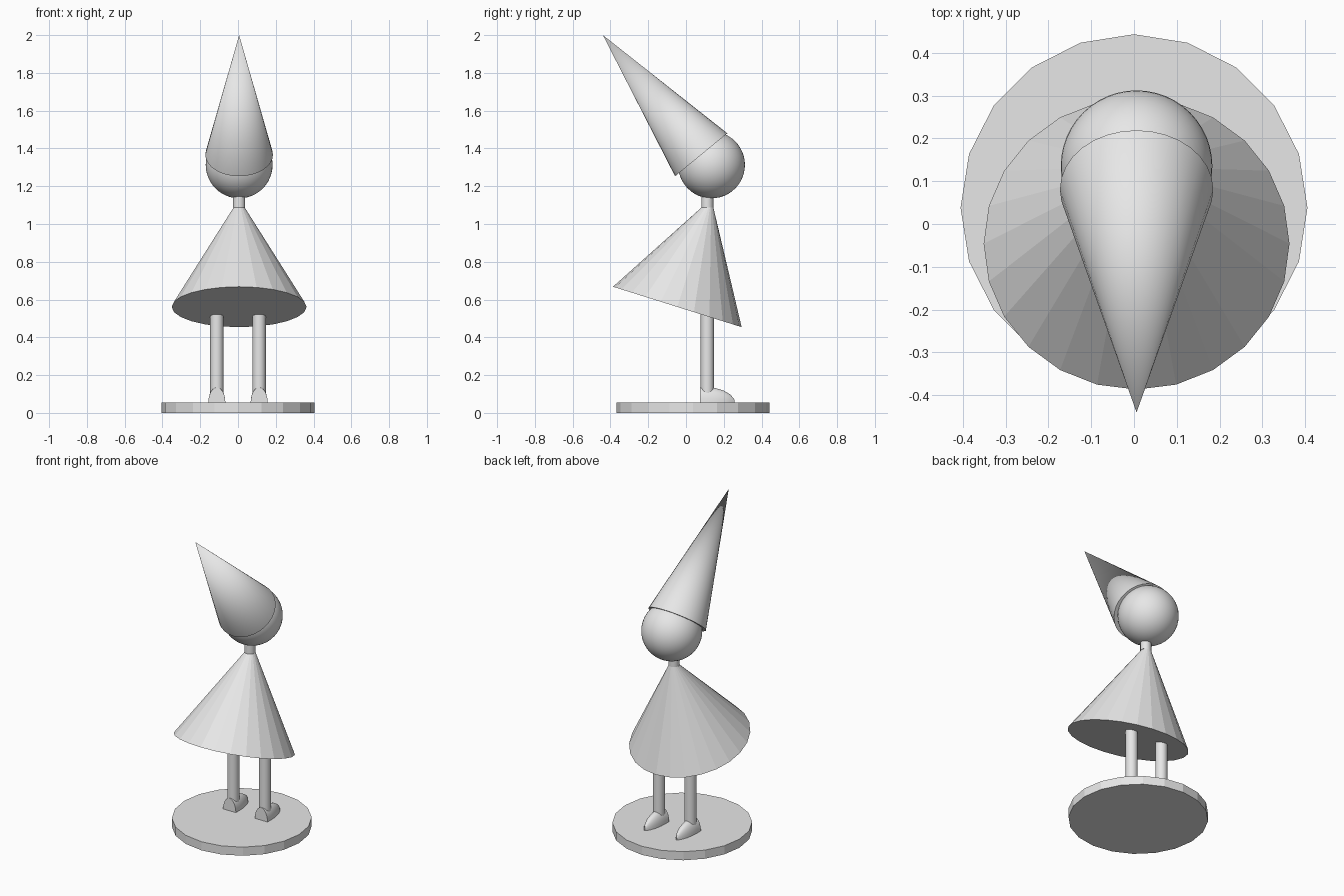
import bpy, bmesh, math
from mathutils import Vector

if "Cube" in bpy.data.objects:
    bpy.data.objects.remove(bpy.data.objects["Cube"])

grey = bpy.data.materials.new("plain_grey")
grey.diffuse_color = (0.8, 0.8, 0.8, 1)
grey.use_nodes = True
grey.node_tree.nodes["Principled BSDF"].inputs["Base Color"].default_value = grey.diffuse_color

AXIS_X = 0.006   # body sits a touch off the stand's centre


def finish(obj, name, smooth=False):
    obj.name = name
    obj.data.materials.append(grey)
    if smooth:
        bpy.ops.object.shade_smooth_by_angle(angle=math.radians(35))
    return obj


def cylinder(name, x, y, z0, z1, r, sides, smooth=False):
    bpy.ops.mesh.primitive_cylinder_add(
        vertices=sides, radius=r, depth=z1 - z0, location=(x, y, (z0 + z1) / 2))
    return finish(bpy.context.object, name, smooth)


def cone(name, base, tip, r, sides, smooth=False):
    """Capped cone from a base centre to a tip."""
    base, tip = Vector(base), Vector(tip)
    axis = tip - base
    # tilt only about x, so the vertex ring keeps its alignment
    tilt = math.atan2(-axis.y, axis.z)
    bpy.ops.mesh.primitive_cone_add(
        vertices=sides, radius1=r, radius2=0, depth=axis.length,
        location=(base + tip) / 2, rotation=(tilt, 0, 0))
    return finish(bpy.context.object, name, smooth)


def shoe(name, x):
    """Half-round shoe: arched sections from a flat heel to a pointed toe."""
    # y, half width, height
    sections = [(0.074, 0.045, 0.080), (0.11, 0.045, 0.082), (0.15, 0.043, 0.078),
                (0.20, 0.034, 0.063), (0.235, 0.020, 0.042), (0.257, 0.004, 0.015)]
    n = 12
    bm = bmesh.new()
    rings = []
    for y, w, h in sections:
        rings.append([bm.verts.new((x + w * math.cos(math.pi * i / n), y,
                                    0.055 + h * math.sin(math.pi * i / n)))
                      for i in range(n + 1)])
    for a, b in zip(rings, rings[1:]):
        for i in range(n + 1):
            j = (i + 1) % (n + 1)
            bm.faces.new((a[i], a[j], b[j], b[i]))
    bm.faces.new(rings[0])
    bm.faces.new(rings[-1])
    bmesh.ops.recalc_face_normals(bm, faces=bm.faces)
    mesh = bpy.data.meshes.new(name)
    bm.to_mesh(mesh)
    bm.free()
    obj = bpy.data.objects.new(name, mesh)
    bpy.context.collection.objects.link(obj)
    bpy.ops.object.select_all(action='DESELECT')
    obj.select_set(True)
    bpy.context.view_layer.objects.active = obj
    return finish(obj, name, True)


# Round stand
cylinder("stand", 0, 0.038, 0, 0.055, 0.405, 20)

# Legs and shoes
for side, x in (("left", -0.112), ("right", 0.112)):
    cylinder(side + "_leg", x, 0.113, 0.05, 0.54, 0.035, 24, True)
    shoe(side + "_shoe", x)

# Tilted dress
cone("dress", (AXIS_X, -0.046, 0.561), (AXIS_X, 0.134, 1.134), 0.357, 24)

# Neck and head
cylinder("neck", AXIS_X, 0.113, 1.087, 1.2, 0.032, 24, True)
bpy.ops.mesh.primitive_uv_sphere_add(segments=48, ring_count=24, radius=0.177,
                                     location=(AXIS_X, 0.135, 1.313))
finish(bpy.context.object, "head", True)

# Pointed hat leaning forward
cone("hat", (AXIS_X, 0.0805, 1.3665), (AXIS_X, -0.44, 2.0), 0.179, 32, True)
